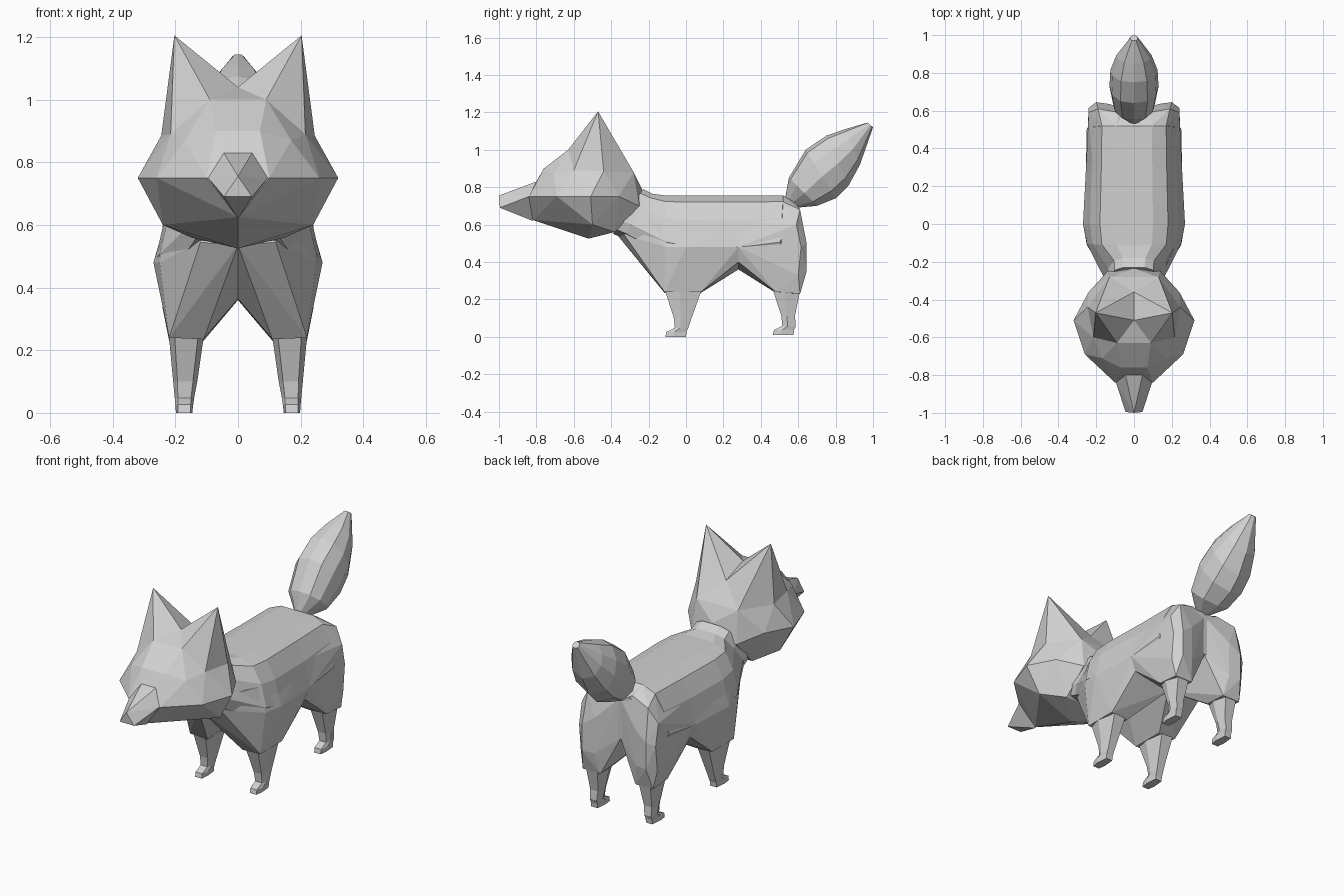
import bpy, bmesh

fur = bpy.data.materials.new("grey_fur")
fur.diffuse_color = (0.64, 0.64, 0.64, 1)


def finish(name, bm):
    bmesh.ops.recalc_face_normals(bm, faces=bm.faces)
    me = bpy.data.meshes.new(name)
    bm.to_mesh(me)
    bm.free()
    me.materials.append(fur)
    ob = bpy.data.objects.new(name, me)
    bpy.context.collection.objects.link(ob)
    return ob


def hull(name, pts):
    """Faceted solid wrapped around a few corner points."""
    bm = bmesh.new()
    for p in pts:
        bm.verts.new(p)
    r = bmesh.ops.convex_hull(bm, input=bm.verts)
    junk = {g for g in r["geom_interior"] + r["geom_unused"]
            if isinstance(g, bmesh.types.BMVert)}
    bmesh.ops.delete(bm, geom=list(junk), context='VERTS')
    return finish(name, bm)


def loft(name, rings):
    """Skin closed rings that share a point count, capping both ends."""
    bm = bmesh.new()
    rows = [[bm.verts.new(p) for p in ring] for ring in rings]
    n = len(rows[0])
    for a, b in zip(rows, rows[1:]):
        for i in range(n):
            j = (i + 1) % n
            bm.faces.new((a[i], a[j], b[j], b[i]))
    bm.faces.new(rows[0])
    bm.faces.new(rows[-1])
    return finish(name, bm)


def both(pts):
    return pts + [(-x, y, z) for x, y, z in pts if x]


def section(upper, lower, width, profile):
    """Ring between an upper and a lower (y, z) point."""
    right = [(width * px, lower[0] + (upper[0] - lower[0]) * t,
              lower[1] + (upper[1] - lower[1]) * t) for px, t in profile]
    return right + [(-x, y, z) for x, y, z in reversed(right) if x]


# Head
hull("head", both([
    (0, -.51, 1.04), (.09, -.63, 1.0), (0, -.36, .985), (.215, -.60, .89),
    (.245, -.44, .885), (.32, -.51, .75), (.26, -.69, .75), (.1, -.84, .75),
    (.04, -.80, .83), (.07, -.76, .90), (.17, -.71, .87), (.24, -.36, .75),
    (.13, -.28, .88), (.14, -.25, .70), (0, -.235, .79), (.24, -.50, .60),
    (0, -.52, .525), (.15, -.38, .56), (0, -.82, .625)]))

# Snout
hull("snout", both([
    (0, -1, .755), (.045, -.995, .69), (.045, -.80, .83),
    (.095, -.84, .75), (0, -.82, .62), (.04, -.72, .8)]))

# Trunk with neck collar
trunk = [(0, 1), (.38, 1), (.68, .91), (.88, .66), (1, .3), (.88, .1), (0, 0)]
loft("body", [section(u, l, w, trunk) for u, l, w in [
    ((-.23, .79), (-.39, .55), .15),
    ((-.18, .765), (-.34, .53), .155),
    ((-.11, .755), (-.10, .40), .25),
    ((0, .755), (0, .37), .265),
    ((.28, .755), (.28, .36), .255),
    ((.52, .755), (.50, .40), .25),
    ((.595, .70), (.59, .45), .16)]])

# Tail
leaf = [(0, 1), (.55, .94), (.9, .72), (1, .45), (.75, .15), (0, 0)]
loft("tail", [section(u, l, w, leaf) for u, l, w in [
    ((.53, .74), (.59, .69), .03),
    ((.55, .85), (.70, .70), .11),
    ((.64, 1.0), (.80, .74), .13),
    ((.75, 1.075), (.87, .81), .125),
    ((.85, 1.11), (.93, .92), .093),
    ((.97, 1.145), (1.0, 1.12), .02)]])

for side, s in (("left", 1), ("right", -1)):
    def flip(pts):
        return [(s * x, y, z) for x, y, z in pts]

    # Ear, its foot buried in the head
    hull(side + "_ear", flip([
        (.203, -.47, 1.205), (0, -.51, 1.04), (.09, -.63, 1.0),
        (.215, -.60, .89), (.245, -.44, .885), (.13, -.28, .88),
        (0, -.36, .985), (.1, -.48, .8)]))

    # Shoulder running from neck and chest into the front leg
    hull(side + "_shoulder", flip([
        (0, -.36, .535), (.12, -.33, .545), (.14, -.28, .62),
        (.22, -.11, .62), (.23, 0, .62), (.25, -.11, .48), (.27, 0, .48),
        (.22, -.115, .24), (.11, -.115, .235), (.22, .08, .24),
        (.11, .08, .235), (0, -.05, .365), (0, .28, .36), (.225, .28, .40),
        (.255, .28, .48), (.22, .28, .62)]))

    # Haunch running from belly into the hind leg
    hull(side + "_haunch", flip([
        (.255, .28, .48), (.225, .28, .40), (0, .28, .36), (.22, .28, .62),
        (.17, .52, .72), (.095, .52, .755), (.24, .59, .60), (.19, .61, .68),
        (.08, .59, .715), (.13, .635, .55), (.2, .645, .50), (.24, .615, .48),
        (.24, .60, .33), (.20, .645, .35), (.13, .635, .35),
        (0, .585, .45), (0, .59, .68), (.22, .48, .24), (.11, .48, .235),
        (.22, .61, .23), (.11, .61, .23)]))

    # Lower legs with small forward feet: front y, back y, z, x range, bevel
    for part, dy, dz in (("front", 0, 0), ("hind", .575, .01)):
        back = 0 if part == "front" else -.045
        rows = [(-.11, .08 + back, .24, .11, .22, .018),
                (-.065, .03 + back / 2, .10, .13, .207, .014),
                (-.06, .012, .048, .14, .202, .01),
                (-.105, .003, .026, .143, .2, .008),
                (-.11, 0, 0, .146, .198, .006)]
        legs = []
        for yf, yb, z, x0, x1, b in rows:
            ym = yf + (yb - yf) * .4
            legs.append(flip([(x, y + dy, z + dz) for x, y in [
                (x0 + b, yf), (x1 - b, yf), (x1, ym),
                (x1 - b, yb), (x0 + b, yb), (x0, ym)]]))
        loft(f"{side}_{part}_leg", legs)
